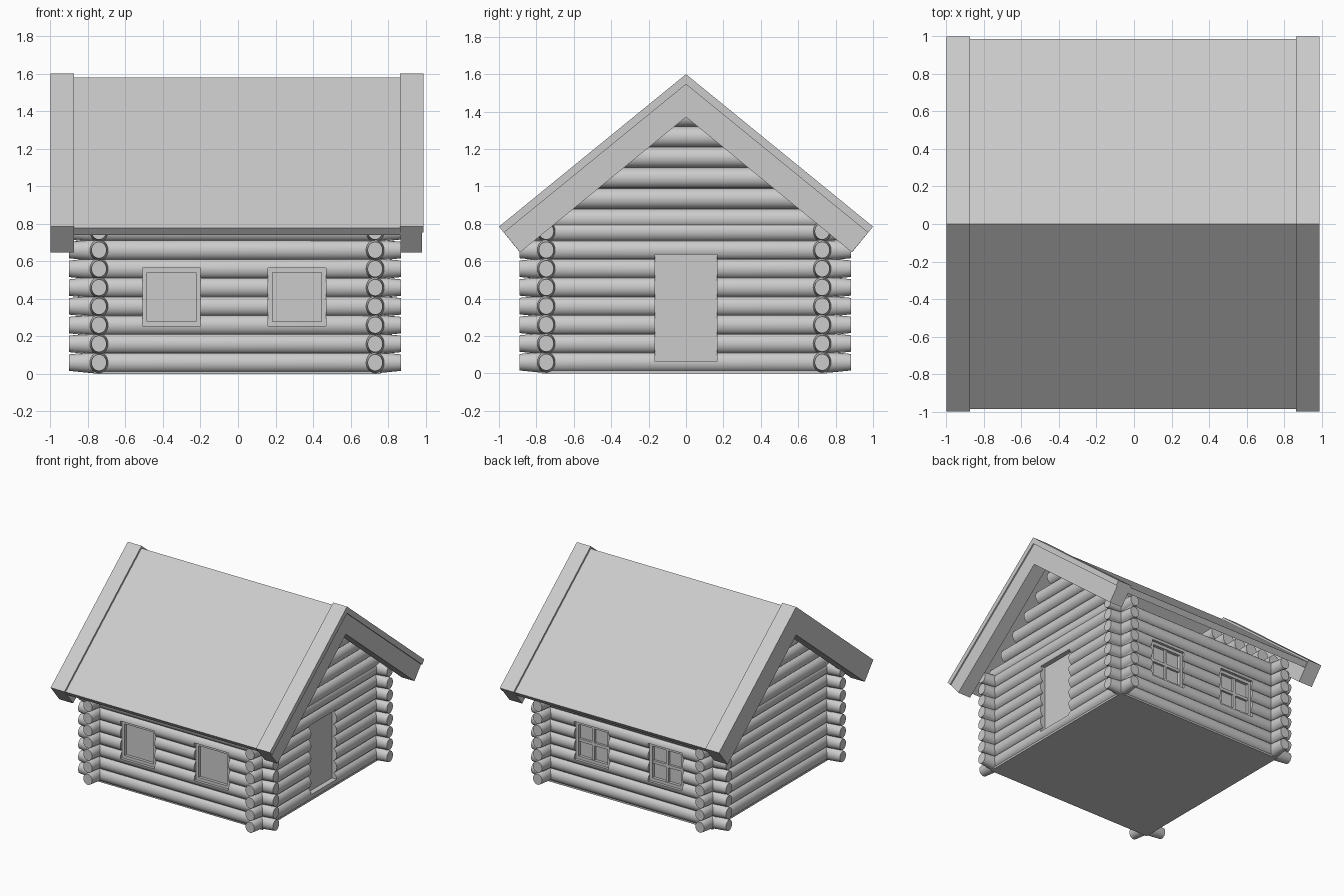
import bpy, bmesh, math
from mathutils import Matrix, Vector

if "Cube" in bpy.data.objects:
    bpy.data.objects.remove(bpy.data.objects["Cube"])

SLOPE = 0.815
WX, WY = (-0.741, 0.731), (-0.747, 0.728)   # wall centre lines


def finish(name, bm, smooth=False):
    bmesh.ops.recalc_face_normals(bm, faces=bm.faces)
    me = bpy.data.meshes.new(name)
    bm.to_mesh(me)
    bm.free()
    ob = bpy.data.objects.new(name, me)
    bpy.context.collection.objects.link(ob)
    if smooth:
        bpy.ops.object.select_all(action='DESELECT')
        ob.select_set(True)
        bpy.context.view_layer.objects.active = ob
        bpy.ops.object.shade_smooth_by_angle(angle=math.radians(25))
    return ob


def add_box(bm, lo, hi):
    lo, hi = Vector(lo), Vector(hi)
    m = Matrix.Translation((lo + hi) / 2) @ Matrix.Diagonal((*(hi - lo), 1))
    bmesh.ops.create_cube(bm, size=1, matrix=m)


def boxes(name, spans):
    bm = bmesh.new()
    for lo, hi in spans:
        add_box(bm, lo, hi)
    return finish(name, bm)


def add_log(bm, axis, across, z, a, b, taper=True, n=24):
    """Log along x or y, narrowing towards its ends."""
    stations = [(a, 0.8), (a + 0.11, 1), (b - 0.11, 1), (b, 0.8)] if taper else [(a, 1), (b, 1)]
    rings = []
    for s, k in stations:
        ring = []
        for i in range(n):
            t = 2 * math.pi * i / n
            u, w = across + 0.05 * k * math.cos(t), z + 0.055 * k * math.sin(t)
            ring.append(bm.verts.new((s, u, w) if axis == 'x' else (u, s, w)))
        rings.append(ring)
    for r, q in zip(rings, rings[1:]):
        for i in range(n):
            bm.faces.new((r[i], r[(i + 1) % n], q[(i + 1) % n], q[i]))
    bm.faces.new(rings[0])
    bm.faces.new(rings[-1])


def log_wall(name, axis, across, a, b):
    bm = bmesh.new()
    for i in range(8):
        add_log(bm, axis, across, 0.06 + 0.1 * i, a, b)
    return finish(name, bm, True)


def cut(wall, name, spans):
    cutter = boxes(name, spans)
    cutter.hide_render = True
    cutter.hide_viewport = True
    mod = wall.modifiers.new('openings', 'BOOLEAN')
    mod.object, mod.operation, mod.solver = cutter, 'DIFFERENCE', 'EXACT'
    mod.use_self = True


def chevron(name, x0, x1, peak, half, t):
    """Gabled sheet of thickness t, extruded along x."""
    c = 1 / math.hypot(1, SLOPE)
    ez = peak - SLOPE * half
    iy, iz = half - t * SLOPE * c, ez - t * c
    pts = [(-half, ez), (0, peak), (half, ez), (iy, iz), (0, peak - t / c), (-iy, iz)]
    bm = bmesh.new()
    f = bm.faces.new([bm.verts.new((x0, y, z)) for y, z in pts])
    r = bmesh.ops.extrude_face_region(bm, geom=[f])
    bmesh.ops.translate(bm, vec=(x1 - x0, 0, 0),
                        verts=[v for v in r['geom'] if isinstance(v, bmesh.types.BMVert)])
    return finish(name, bm)


# Log walls
front = log_wall('front_wall', 'x', WY[0], -0.9, 0.868)
back = log_wall('back_wall', 'x', WY[1], -0.9, 0.868)
left = log_wall('left_wall', 'y', WX[0], -0.89, 0.881)
right = log_wall('right_wall', 'y', WX[1], -0.89, 0.881)

# Gable logs, shortened to stay under the roof
for side, x in zip(('left', 'right'), WX):
    bm = bmesh.new()
    for i in range(6):
        z = 0.825 + 0.11 * i
        h = (1.445 - z) / SLOPE
        add_log(bm, 'y', x, z, -h, h, taper=False)
    finish(side + '_gable', bm, True)

# Floor slab
boxes('floor', [((-0.77, -0.77, 0), (0.76, 0.755, 0.03))])

# Recessed windows; the back ones have glazing bars
Z0, Z1, F = 0.255, 0.565, 0.025
for wall, side, yc, s in ((front, 'front', WY[0], -1), (back, 'back', WY[1], 1)):
    holes = []
    for k, xc in enumerate((-0.355, 0.315)):
        x0, x1 = xc - 0.155, xc + 0.155

        def slab(xa, xb, za, zb, depth):
            ya, yb = sorted((yc - s * 0.02, yc + s * depth))
            return ((xa, ya, za), (xb, yb, zb))

        ya, yb = sorted((yc, yc + s * 0.2))
        holes.append(((x0, ya, Z0), (x1, yb, Z1)))
        boxes(f'{side}_window_pane_{k}', [slab(x0, x1, Z0, Z1, 0.004)])
        parts = [slab(x0, x0 + F, Z0, Z1, 0.028), slab(x1 - F, x1, Z0, Z1, 0.028),
                 slab(x0 + F, x1 - F, Z0, Z0 + F, 0.028), slab(x0 + F, x1 - F, Z1 - F, Z1, 0.028)]
        if side == 'back':
            zc = (Z0 + Z1) / 2
            parts += [slab(xc - 0.012, xc + 0.012, Z0 + F, Z1 - F, 0.022),
                      slab(x0 + F, x1 - F, zc - 0.012, zc + 0.012, 0.022)]
        boxes(f'{side}_window_frame_{k}', parts)
    cut(wall, side + '_window_cutter', holes)

# Recessed door on the right side
cut(right, 'door_cutter', [((WX[1], -0.165, 0.065), (1.0, 0.165, 0.635))])
boxes('door', [((WX[1] - 0.03, -0.165, 0.065), (WX[1] + 0.006, 0.165, 0.635))])

# Roof sheet, gable boards and right-hand cap
chevron('roof', -0.9, 0.89, 1.58, 0.985, 0.048)
chevron('left_gable_board', -1.0, -0.875, 1.6, 1.0, 0.178)
chevron('right_gable_board', 0.865, 0.98, 1.599, 0.999, 0.177)
chevron('right_gable_cap', 0.864, 0.99, 1.6, 1.0, 0.042)
